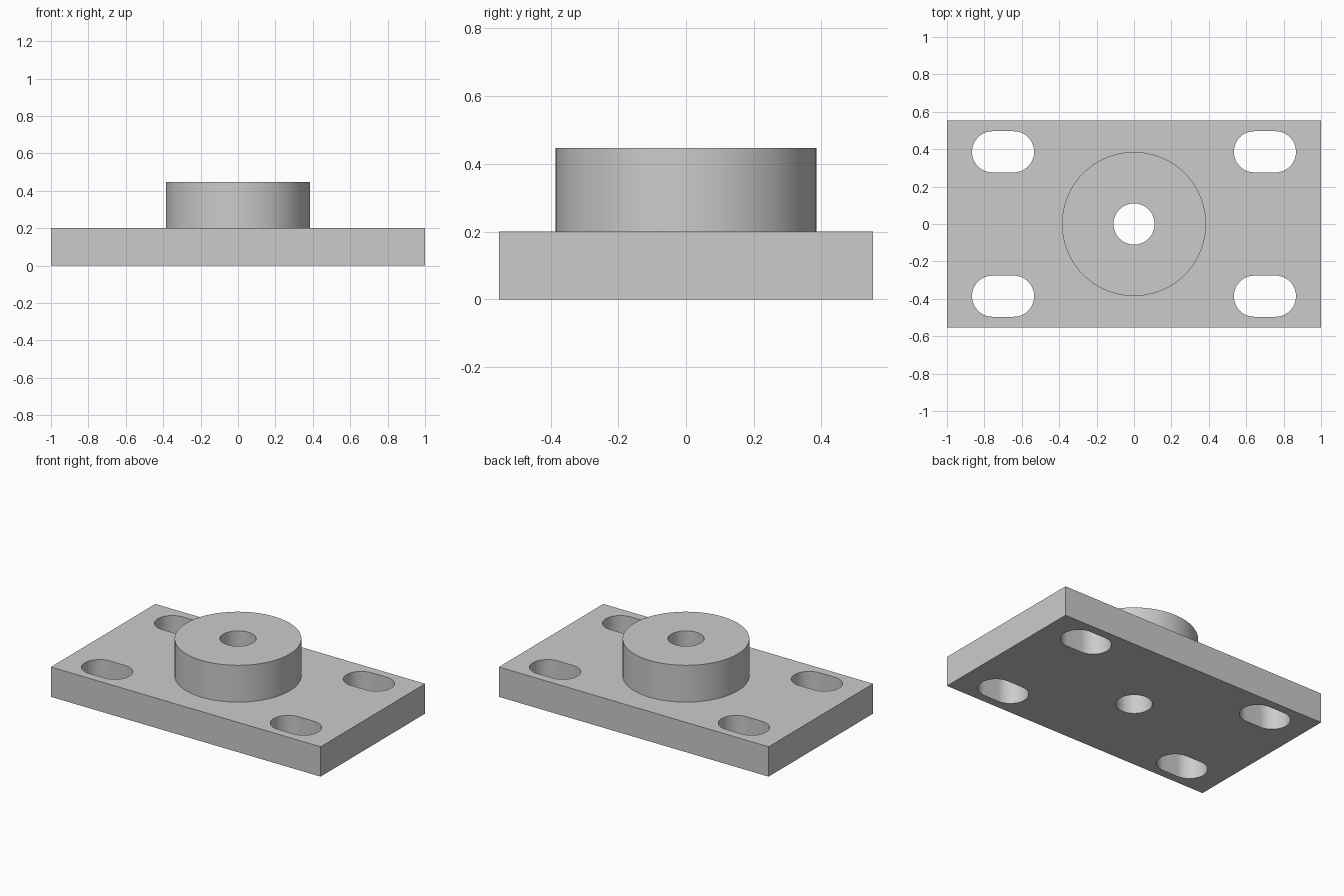
import bpy
import bmesh
import math
from mathutils import Matrix

cube = bpy.data.objects.get("Cube")
if cube:
    bpy.data.objects.remove(cube, do_unlink=True)

PLATE_X, PLATE_Y, PLATE_Z = 1.0, 0.553, 0.2
BOSS_R, TOP_Z = 0.385, 0.447
HOLE_R = 0.11
SLOT_X, SLOT_Y, SLOT_HALF = 0.7, 0.386, 0.056

grey = bpy.data.materials.new("plain grey")
grey.use_nodes = True
colour = (0.6, 0.6, 0.6, 1)
grey.diffuse_color = colour
grey.node_tree.nodes["Principled BSDF"].inputs["Base Color"].default_value = colour


def prism(name, outline, z0, z1):
    """Extrude a closed outline from z0 up to z1."""
    bm = bmesh.new()
    face = bm.faces.new([bm.verts.new((x, y, z0)) for x, y in outline])
    side = bmesh.ops.extrude_face_region(bm, geom=[face])
    verts = [v for v in side["geom"] if isinstance(v, bmesh.types.BMVert)]
    bmesh.ops.translate(bm, verts=verts, vec=(0, 0, z1 - z0))
    bmesh.ops.recalc_face_normals(bm, faces=bm.faces)
    mesh = bpy.data.meshes.new(name)
    bm.to_mesh(mesh)
    bm.free()
    mesh.materials.append(grey)
    obj = bpy.data.objects.new(name, mesh)
    bpy.context.collection.objects.link(obj)
    return obj


def rounded(radius, half=0.0, cx=0.0, cy=0.0, steps=48):
    """Two half circles, pulled apart along x by half on each side."""
    points = []
    for shift, start in ((half, -math.pi / 2), (-half, math.pi / 2)):
        count = steps + 1 if half else steps
        for i in range(count):
            a = start + math.pi * i / steps
            points.append((cx + shift + radius * math.cos(a), cy + radius * math.sin(a)))
    return points


def combine(target, tool, operation):
    mod = target.modifiers.new(operation.lower(), 'BOOLEAN')
    mod.operation = operation
    mod.solver = 'EXACT'
    mod.object = tool
    bpy.context.view_layer.objects.active = target
    bpy.ops.object.modifier_apply(modifier=mod.name)
    bpy.data.objects.remove(tool, do_unlink=True)


# Base plate with the round boss fused on top
plate = prism("mounting_plate", [(-PLATE_X, -PLATE_Y), (PLATE_X, -PLATE_Y),
                                 (PLATE_X, PLATE_Y), (-PLATE_X, PLATE_Y)], 0, PLATE_Z)
combine(plate, prism("boss", rounded(BOSS_R), PLATE_Z / 2, TOP_Z), 'UNION')

# Central through hole
combine(plate, prism("bore_cutter", rounded(HOLE_R), -0.1, TOP_Z + 0.1), 'DIFFERENCE')

# Four mounting slots, one near each corner
for sx in (-1, 1):
    for sy in (-1, 1):
        outline = rounded(HOLE_R, SLOT_HALF, sx * SLOT_X, sy * SLOT_Y)
        combine(plate, prism("slot_cutter", outline, -0.1, PLATE_Z + 0.1), 'DIFFERENCE')

# Smooth round walls, crisp edges
bpy.ops.object.select_all(action='DESELECT')
plate.select_set(True)
bpy.context.view_layer.objects.active = plate
bpy.ops.object.shade_smooth_by_angle(angle=math.radians(30))
